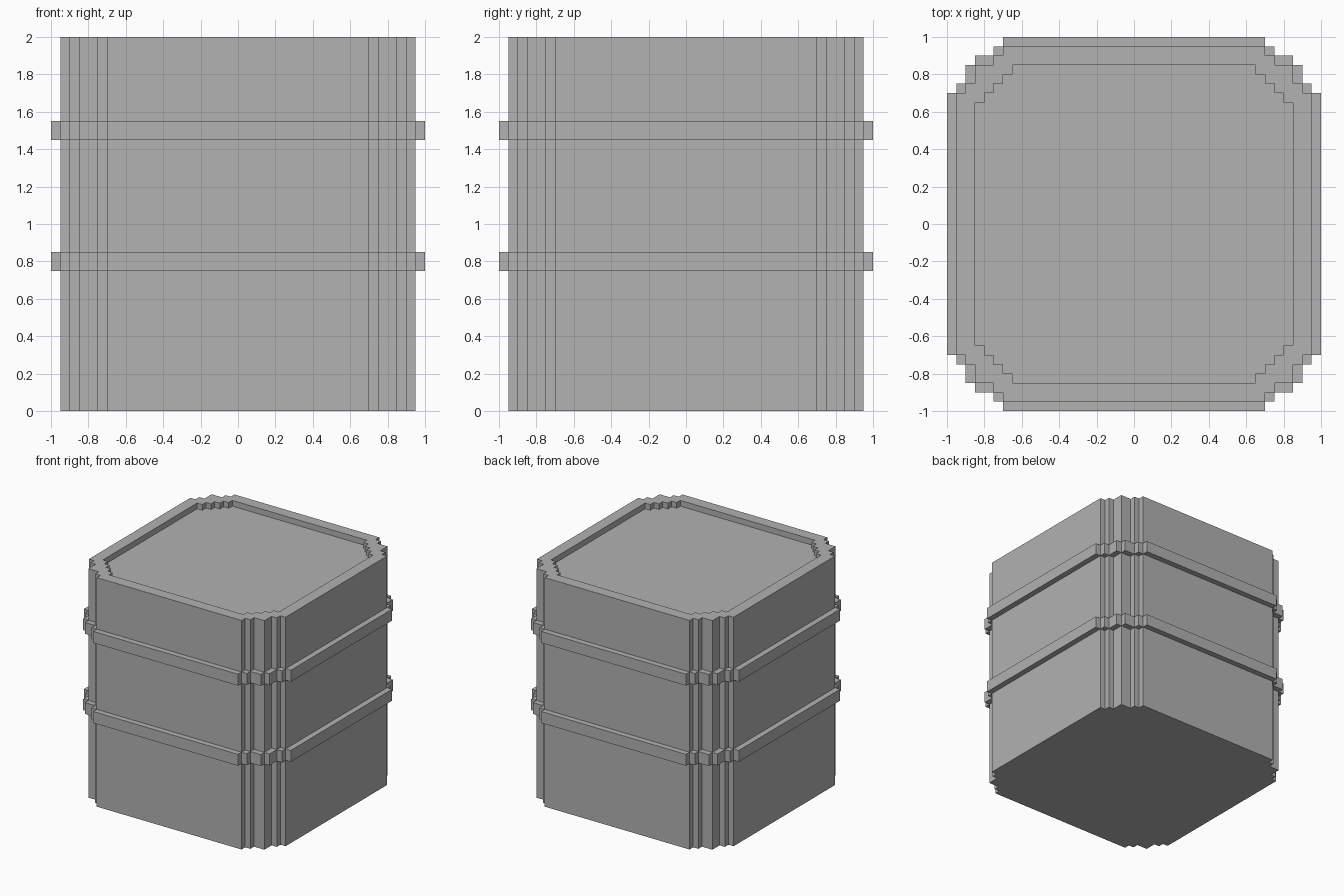
import bpy
import bmesh

default_cube = bpy.data.objects.get("Cube")
if default_cube:
    bpy.data.objects.remove(default_cube, do_unlink=True)

grey = bpy.data.materials.new("plain grey")
grey.use_nodes = True
colour = (0.445, 0.445, 0.445, 1)
grey.diffuse_color = colour
grey.node_tree.nodes["Principled BSDF"].inputs["Base Color"].default_value = colour


def stepped_outline(levels):
    """Square outline whose corners are staircases through the given levels."""
    corner = []
    for i, low in enumerate(levels):
        corner.append((levels[-1 - i], low))
        if i < len(levels) - 1:
            corner.append((levels[-2 - i], low))
    outline = []
    for _ in range(4):
        outline += corner
        corner = [(-y, x) for x, y in corner]
    return outline


def loft(name, sections):
    """Join matching outlines at given heights and cap both ends."""
    bm = bmesh.new()
    rings = [[bm.verts.new((x, y, z)) for x, y in outline] for outline, z in sections]
    for lower, upper in zip(rings, rings[1:]):
        for i in range(len(lower)):
            j = (i + 1) % len(lower)
            bm.faces.new((lower[i], lower[j], upper[j], upper[i]))
    bm.faces.new(rings[0][::-1])
    bm.faces.new(rings[-1])
    mesh = bpy.data.meshes.new(name)
    bm.to_mesh(mesh)
    bm.free()
    mesh.materials.append(grey)
    obj = bpy.data.objects.new(name, mesh)
    bpy.context.collection.objects.link(obj)
    return obj


body = stepped_outline([0.7, 0.75, 0.85, 0.9, 0.95])
recess = stepped_outline([0.65, 0.7, 0.75, 0.8, 0.85])
band = stepped_outline([0.7, 0.75, 0.85, 0.9, 0.95, 1.0])

# Barrel body with a raised rim around a shallow sunken lid
loft("barrel_body", [(body, 0), (body, 2), (recess, 2), (recess, 1.95)])

# Two hoops around the body
for name, bottom in (("lower_hoop", 0.75), ("upper_hoop", 1.45)):
    loft(name, [(band, bottom), (band, bottom + 0.1)])
